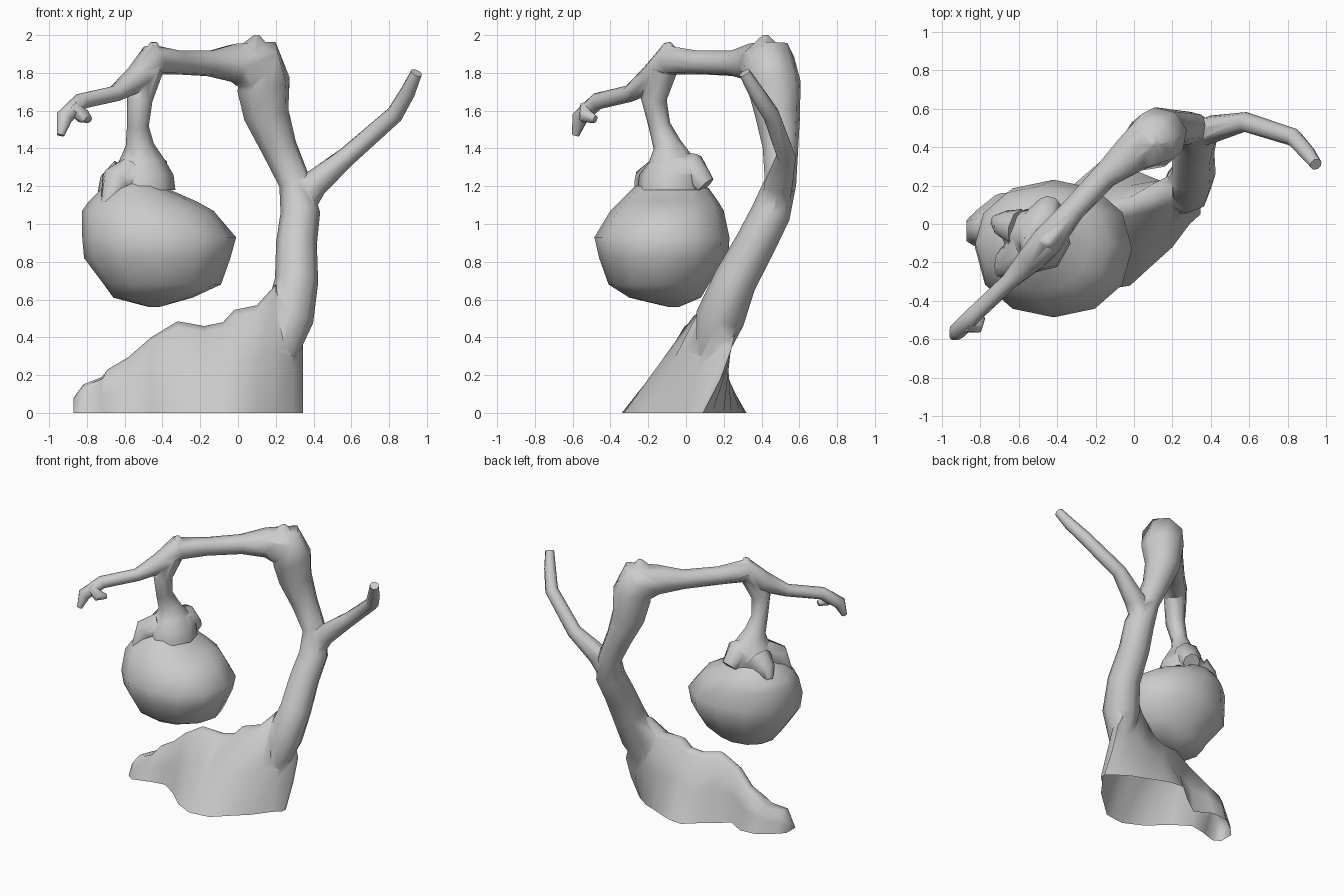
import bpy, bmesh, math
from mathutils import Vector

if "Cube" in bpy.data.objects:
    bpy.data.objects.remove(bpy.data.objects["Cube"])


def skin_rings(name, rings):
    """Bridge equal-sized closed rings and cap both ends."""
    bm = bmesh.new()
    loops = [[bm.verts.new(p) for p in r] for r in rings]
    n = len(loops[0])
    for a, b in zip(loops, loops[1:]):
        for i in range(n):
            j = (i + 1) % n
            bm.faces.new((a[i], a[j], b[j], b[i]))
    bm.faces.new(loops[0])
    bm.faces.new(loops[-1])
    bmesh.ops.recalc_face_normals(bm, faces=bm.faces[:])
    me = bpy.data.meshes.new(name)
    bm.to_mesh(me)
    bm.free()
    ob = bpy.data.objects.new(name, me)
    bpy.context.collection.objects.link(ob)
    return ob


def tube(name, path, sides=8):
    """Tapered limb through (x, y, z, radius) points."""
    pts = [Vector(p[:3]) for p in path]
    rings, u = [], None
    for i, p in enumerate(pts):
        t = Vector((0, 0, 0))
        if i > 0:
            t += (p - pts[i - 1]).normalized()
        if i < len(pts) - 1:
            t += (pts[i + 1] - p).normalized()
        t.normalize()
        if u is None:
            u = t.orthogonal()
        u = (u - t * u.dot(t)).normalized()
        v = t.cross(u)
        r = path[i][3]
        rings.append([p + (u * math.cos(a) + v * math.sin(a)) * r
                      for a in (2 * math.pi * k / sides for k in range(sides))])
    return skin_rings(name, rings)


def union(target, other):
    m = target.modifiers.new("join", 'BOOLEAN')
    m.operation, m.solver, m.object = 'UNION', 'EXACT', other
    dg = bpy.context.evaluated_depsgraph_get()
    me = bpy.data.meshes.new_from_object(target.evaluated_get(dg))
    target.modifiers.clear()
    target.data = me
    bpy.data.objects.remove(other)


def smooth(ob, deg=62):
    bpy.ops.object.select_all(action='DESELECT')
    ob.select_set(True)
    bpy.context.view_layer.objects.active = ob
    bpy.ops.object.shade_smooth_by_angle(angle=math.radians(deg))


# root flare: x, front foot y, back foot y, ridge y, ridge z, ridge half width
roots = [
    (-.87, -.09, .02, -.02, .08, .03), (-.82, -.12, .07, -.02, .15, .05),
    (-.72, -.09, .15, .04, .19, .06), (-.69, -.08, .16, .05, .23, .05),
    (-.58, -.06, .17, .05, .295, .04), (-.46, -.14, .10, .02, .40, .04),
    (-.32, -.27, .20, .03, .485, .04), (-.18, -.34, .32, .06, .46, .05),
    (-.08, -.33, .31, .08, .48, .05), (-.02, -.32, .29, .09, .545, .05),
    (.10, -.21, .24, .14, .57, .07), (.20, -.12, .20, .19, .68, .07),
    (.29, .0, .14, .20, .50, .07), (.345, .05, .09, .21, .36, .03)]
sections = []
for x, yf, yb, ry, rz, w in roots:
    f, b = ry - w, ry + w
    sections.append([(x, yf, 0), (x, yf + (f - yf) * .5, rz * .48),
                     (x, f, rz * .94), (x, ry, rz), (x, b, rz * .94),
                     (x, yb + (b - yb) * .6, rz * .48), (x, yb, 0)])
tree = skin_rings("tree_trunk_and_roots", sections)

# trunk, arch and drooping twig in one sweep
arch = tube("arch", [
    (.23, .13, .30, .08), (.27, .18, .5, .13), (.31, .26, .7, .115),
    (.31, .37, .9, .108), (.33, .45, 1.06, .105), (.30, .50, 1.22, .085),
    (.22, .50, 1.4, .095), (.15, .485, 1.58, .122), (.135, .465, 1.74, .145),
    (.10, .435, 1.845, .155), (-.02, .36, 1.855, .105), (-.15, .25, 1.85, .07),
    (-.32, .07, 1.855, .065), (-.45, -.09, 1.87, .085), (-.53, -.18, 1.77, .075),
    (-.65, -.3, 1.69, .045), (-.83, -.47, 1.65, .045), (-.92, -.56, 1.565, .045),
    (-.94, -.585, 1.47, .02)])

limbs = [
    # side branch, twig hook, apex bump, knob
    [(.33, .47, 1.08, .07), (.40, .49, 1.21, .075), (.58, .53, 1.36, .052),
     (.83, .45, 1.58, .047), (.90, .37, 1.70, .042), (.945, .31, 1.80, .032)],
    [(-.88, -.53, 1.62, .035), (-.82, -.53, 1.57, .04), (-.79, -.48, 1.555, .02)],
    [(.09, .42, 1.9, .12), (.10, .42, 2.0, .015)],
    [(-.45, -.08, 1.86, .08), (-.445, -.10, 1.96, .02)],
    # stalk widening into the cap over the fruit
    [(-.47, -.12, 1.82, .075), (-.52, -.17, 1.66, .068), (-.53, -.14, 1.52, .058),
     (-.52, -.10, 1.42, .075), (-.51, -.08, 1.34, .12),
     (-.51, -.08, 1.26, .17), (-.51, -.08, 1.18, .18)],
    # cap lobes folding down over the fruit
    [(-.57, -.14, 1.25, .10), (-.65, -.20, 1.22, .085), (-.70, -.25, 1.10, .03)],
    [(-.60, -.02, 1.25, .10), (-.68, .0, 1.2, .07), (-.72, .02, 1.14, .03)],
    [(-.52, -.06, 1.27, .11), (-.46, .03, 1.28, .10), (-.44, .10, 1.20, .06)]]

union(tree, arch)
for i, path in enumerate(limbs):
    union(tree, tube("limb%d" % i, path))

# underside of the roots is open
bm = bmesh.new()
bm.from_mesh(tree.data)
under = [f for f in bm.faces if all(v.co.z < .002 for v in f.verts)]
bmesh.ops.delete(bm, geom=under, context='FACES')
bm.to_mesh(tree.data)
bm.free()
smooth(tree)

# hanging fruit: z, left x, right x, front y, back y
fruit_rings = []
for z, xl, xr, yf, yb in [(.56, -.47, -.42, -.09, -.04), (.61, -.66, -.24, -.30, .08),
                          (.68, -.71, -.09, -.41, .12), (.82, -.815, -.04, -.46, .225),
                          (.93, -.825, -.01, -.485, .23), (1.07, -.825, -.13, -.40, .20),
                          (1.12, -.79, -.22, -.35, .17), (1.19, -.72, -.38, -.28, .12),
                          (1.24, -.62, -.44, -.20, .03)]:
    cx, cy, rx, ry = (xl + xr) / 2, (yf + yb) / 2, (xr - xl) / 2, (yb - yf) / 2
    ring = []
    for k in range(12):
        c, s = math.cos(math.pi * k / 6), math.sin(math.pi * k / 6)
        ring.append((cx + rx * math.copysign(abs(c) ** .93, c),
                     cy + ry * math.copysign(abs(s) ** .93, s), z))
    fruit_rings.append(ring)
smooth(skin_rings("hanging_fruit", fruit_rings))
